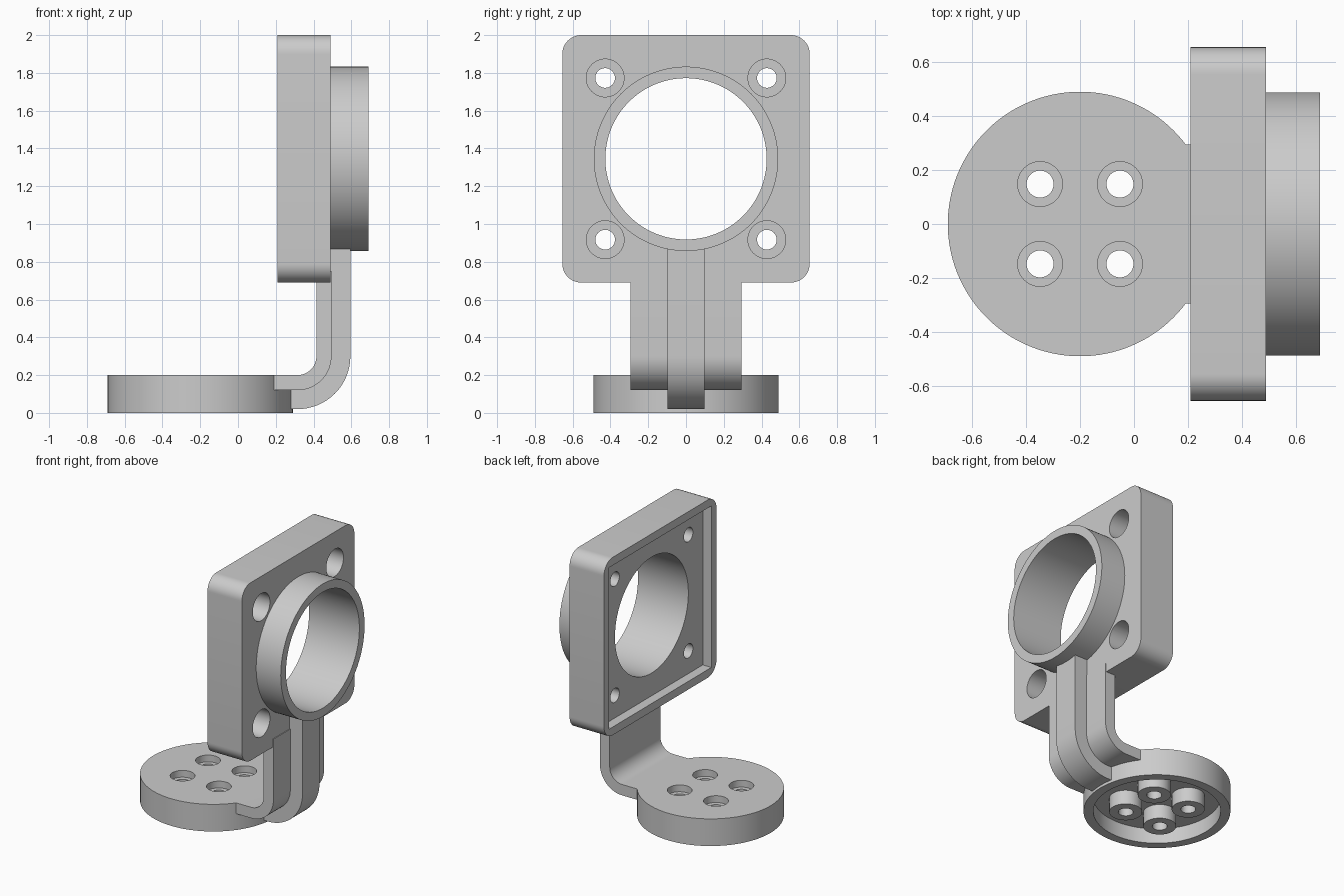
import bpy, bmesh, math
from mathutils import Matrix, Vector

cube = bpy.data.objects.get("Cube")
if cube:
    bpy.data.objects.remove(cube, do_unlink=True)

grey = bpy.data.materials.new("plain_grey")
grey.use_nodes = True
GREY = (0.6, 0.6, 0.6, 1)
grey.diffuse_color = GREY
grey.node_tree.nodes["Principled BSDF"].inputs["Base Color"].default_value = GREY


def make(name, bm):
    bmesh.ops.recalc_face_normals(bm, faces=bm.faces)
    mesh = bpy.data.meshes.new(name)
    bm.to_mesh(mesh)
    bm.free()
    mesh.materials.append(grey)
    obj = bpy.data.objects.new(name, mesh)
    bpy.context.collection.objects.link(obj)
    return obj


def cylinder(name, centre, radius, lo, hi, axis="Z", sides=128):
    """Cylinder along Z or X, spanning lo to hi; centre holds the other two coordinates."""
    bm = bmesh.new()
    mid = (lo + hi) / 2
    if axis == "Z":
        m = Matrix.Translation((*centre, mid))
    else:
        m = Matrix.Translation((mid, *centre)) @ Matrix.Rotation(math.pi / 2, 4, "Y")
    bmesh.ops.create_cone(bm, cap_ends=True, segments=sides, radius1=radius,
                          radius2=radius, depth=hi - lo, matrix=m)
    return make(name, bm)


def box(name, lo, hi, round_x=0):
    """Box between two corners, with edges along X optionally rounded."""
    lo, hi = Vector(lo), Vector(hi)
    bm = bmesh.new()
    bmesh.ops.create_cube(bm, size=1, matrix=Matrix.Translation((lo + hi) / 2)
                          @ Matrix.Diagonal((*(hi - lo), 1)))
    if round_x:
        edges = [e for e in bm.edges if abs(e.verts[0].co.x - e.verts[1].co.x) > 0.01]
        bmesh.ops.bevel(bm, geom=edges, offset=round_x, segments=12,
                        profile=0.5, affect="EDGES")
    return make(name, bm)


def combine(obj, tool, operation):
    """Apply a boolean and discard the tool."""
    mod = obj.modifiers.new("cut", "BOOLEAN")
    mod.operation, mod.object, mod.solver = operation, tool, "EXACT"
    graph = bpy.context.evaluated_depsgraph_get()
    graph.update()
    mesh = bpy.data.meshes.new_from_object(obj.evaluated_get(graph))
    obj.modifiers.clear()
    obj.data = mesh
    bpy.data.objects.remove(tool, do_unlink=True)


def bent_strip(name, inner, outer, half_width, start_x, top_z):
    """L-shaped strip with concentric bend radii, extruded across Y."""
    cx, cz, steps = 0.315, 0.3, 16

    def side(r):
        arc = [(cx + r * math.sin(a), cz - r * math.cos(a))
               for a in (math.pi / 2 * i / steps for i in range(steps + 1))]
        return [(start_x, cz - r)] + arc + [(cx + r, top_z)]

    bm = bmesh.new()
    outline = side(outer) + side(inner)[::-1]
    face = bm.faces.new([bm.verts.new((x, -half_width, z)) for x, z in outline])
    ext = bmesh.ops.extrude_face_region(bm, geom=[face])
    bmesh.ops.translate(bm, vec=(0, 2 * half_width, 0),
                        verts=[v for v in ext["geom"] if isinstance(v, bmesh.types.BMVert)])
    return make(name, bm)


# Round base: hollow underneath, with four screw bosses
BASE = (-0.2, 0)
base = cylinder("round_base", BASE, 0.49, 0, 0.2)
combine(base, cylinder("cavity", BASE, 0.425, -0.1, 0.11), "DIFFERENCE")
spots = [(BASE[0] + sx * 0.148, sy * 0.148) for sx in (-1, 1) for sy in (-1, 1)]
for spot in spots:
    combine(base, cylinder("boss", spot, 0.11, 0.005, 0.15, sides=64), "UNION")
for spot in spots:
    combine(base, cylinder("hole", spot, 0.05, -0.1, 0.3, sides=48), "DIFFERENCE")
    combine(base, cylinder("counterbore", spot, 0.083, 0.15, 0.3, sides=48), "DIFFERENCE")

# Square housing with round collar, open recess on the inner side
MID = 1.345
HALF = 0.655
housing = box("square_housing", (0.21, -HALF, MID - HALF), (0.49, HALF, MID + HALF), 0.1)
combine(housing, cylinder("collar", (0, MID), 0.488, 0.4, 0.69, "X"), "UNION")
R = HALF - 0.06
combine(housing, box("recess", (0.1, -R, MID - R), (0.28, R, MID + R)), "DIFFERENCE")
combine(housing, cylinder("bore", (0, MID), 0.427, 0, 1, "X"), "DIFFERENCE")
for sy in (-1, 1):
    for sz in (-1, 1):
        spot = (sy * 0.428, MID + sz * 0.428)
        combine(housing, cylinder("hole", spot, 0.052, 0, 1, "X", 48), "DIFFERENCE")
        combine(housing, cylinder("counterbore", spot, 0.1, 0.35, 1, "X", 48), "DIFFERENCE")

# Bent arm and its narrow stiffening rib
arm = bent_strip("bent_arm", 0.1, 0.18, 0.295, 0.17, 0.75)
rib = bent_strip("stiffening_rib", 0.14, 0.28, 0.098, 0.25, 0.89)

# Smooth the curved surfaces, keep the edges crisp
bpy.ops.object.select_all(action="DESELECT")
for obj in (base, housing, arm, rib):
    obj.select_set(True)
bpy.context.view_layer.objects.active = base
bpy.ops.object.shade_smooth_by_angle(angle=math.radians(30))
